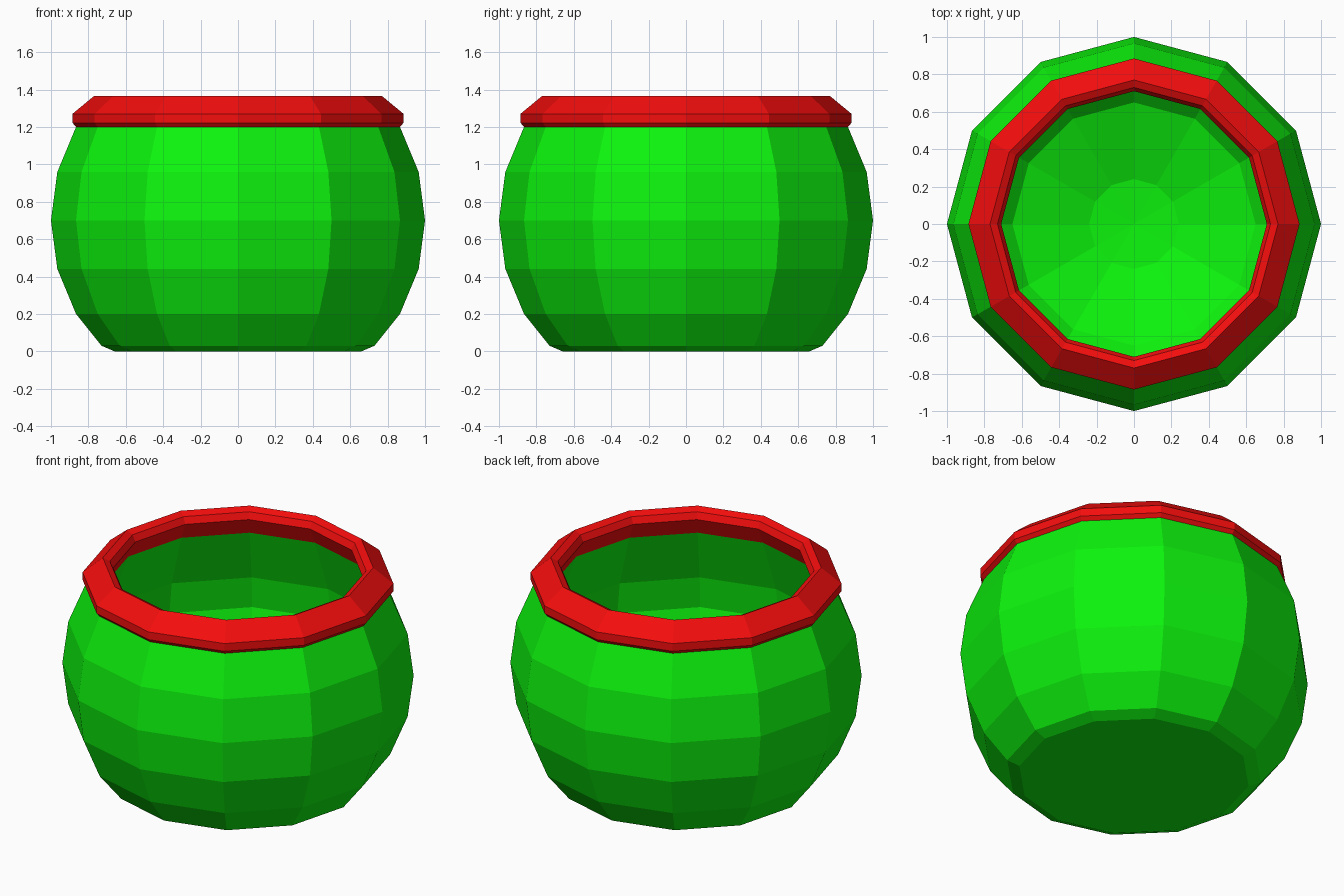
import bpy, bmesh
from math import cos, sin, pi

if "Cube" in bpy.data.objects:
    bpy.data.objects.remove(bpy.data.objects["Cube"])

SIDES = 12


def material(name, color):
    m = bpy.data.materials.new(name)
    m.diffuse_color = (*color, 1)
    m.use_nodes = True
    m.node_tree.nodes["Principled BSDF"].inputs["Base Color"].default_value = m.diffuse_color
    return m


def lathe(name, profile, mat, closed=False):
    """Revolve (radius, z) points; radius 0 becomes a pole."""
    bm = bmesh.new()
    rings = []
    for r, z in profile:
        if r == 0:
            rings.append([bm.verts.new((0, 0, z))] * SIDES)
        else:
            rings.append([bm.verts.new((r * cos(2 * pi * i / SIDES),
                                        r * sin(2 * pi * i / SIDES), z))
                          for i in range(SIDES)])
    pairs = list(zip(rings, rings[1:]))
    if closed:
        pairs.append((rings[-1], rings[0]))
    for a, b in pairs:
        for i in range(SIDES):
            j = (i + 1) % SIDES
            corners = list(dict.fromkeys((a[i], a[j], b[j], b[i])))
            bm.faces.new(corners)
    bmesh.ops.recalc_face_normals(bm, faces=bm.faces)
    me = bpy.data.meshes.new(name)
    bm.to_mesh(me)
    bm.free()
    me.materials.append(mat)
    ob = bpy.data.objects.new(name, me)
    bpy.context.collection.objects.link(ob)
    return ob


green = material("green", (0.004, 0.9, 0.004))
red = material("red", (0.9, 0.004, 0.004))

# Pot body: outer wall from the base up, then the hollow inside down to the floor
lathe("pot_body", [
    (0, 0), (0.66, 0), (0.73, 0.03), (0.866, 0.2), (0.966, 0.441), (1, 0.7),
    (0.966, 0.959), (0.866, 1.2),
    (0.76, 1.2), (0.89, 0.86), (0.92, 0.66), (0.85, 0.42),
    (0.65, 0.22), (0.24, 0.07), (0, 0.05)], green)

# Rim: bevelled ring sitting on the mouth
lathe("pot_rim", [
    (0.866, 1.2), (0.885, 1.222), (0.885, 1.27), (0.77, 1.365),
    (0.73, 1.345), (0.71, 1.305), (0.76, 1.2)], red, closed=True)
